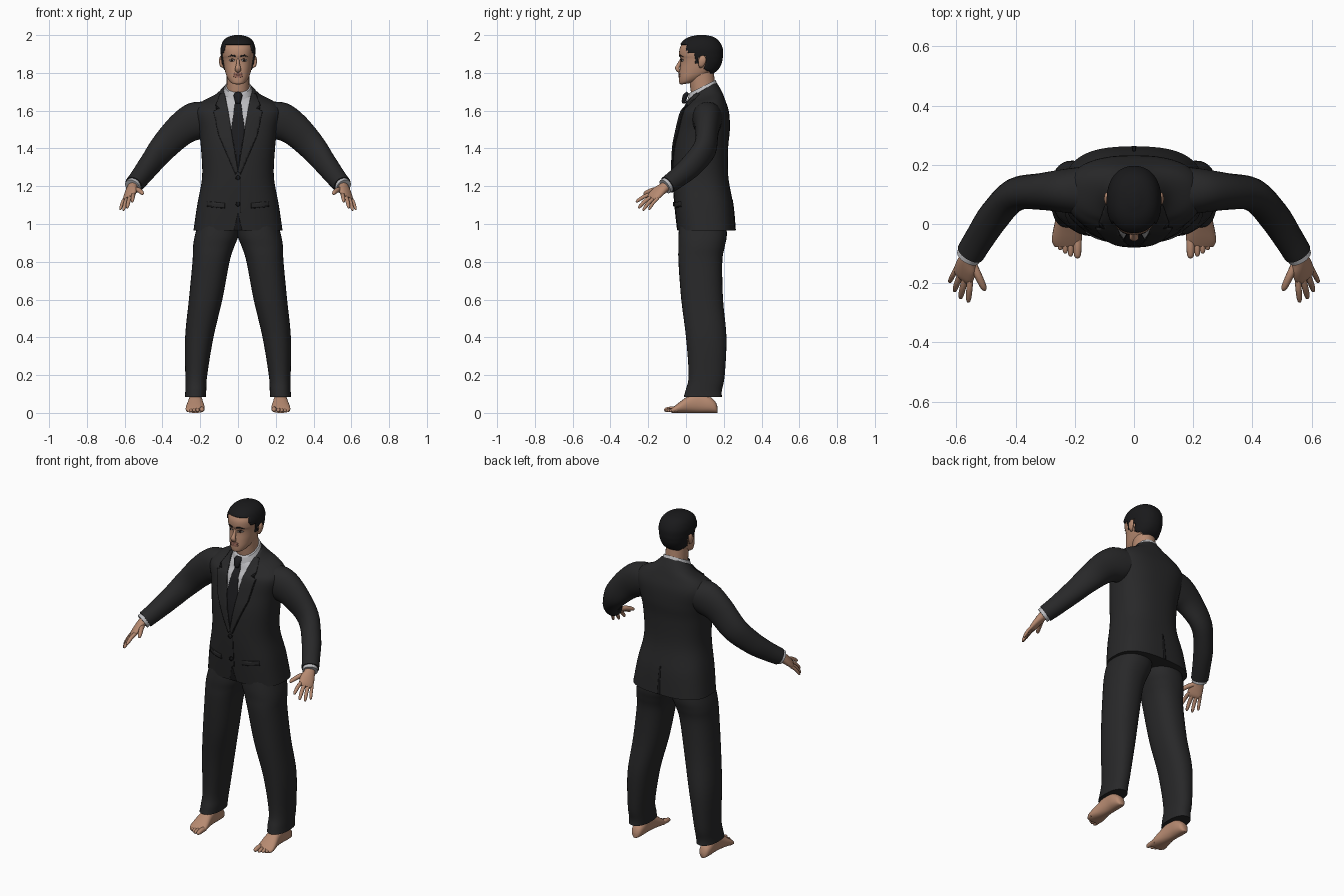
import bpy, bmesh, math
from mathutils import Vector as V
from mathutils.bvhtree import BVHTree

if "Cube" in bpy.data.objects:
    bpy.data.objects.remove(bpy.data.objects["Cube"])


def material(name, *rgb):
    m = bpy.data.materials.new(name)
    m.use_nodes = True
    m.diffuse_color = (*rgb, 1)
    node = m.node_tree.nodes["Principled BSDF"]
    node.inputs["Base Color"].default_value = (*rgb, 1)
    node.inputs["Roughness"].default_value = 0.9
    return m


SUIT = material("charcoal suit", .021, .021, .022)
SEAM = material("dark seam", .009, .009, .01)
TIE = material("black tie", .012, .012, .014)
SHIRT = material("pale grey shirt", .5, .5, .52)
SKIN = material("skin", .47, .255, .165)
LIPS = material("lips", .3, .13, .095)
HAIR = material("black hair", .01, .01, .011)
WHITE = material("eye white", .5, .46, .42)
IRIS = material("dark iris", .02, .012, .01)


def finish(name, bm, mat, angle=50):
    me = bpy.data.meshes.new(name)
    bm.to_mesh(me)
    bm.free()
    me.materials.append(mat)
    for p in me.polygons:
        p.use_smooth = True
    me.set_sharp_from_angle(angle=math.radians(angle))
    ob = bpy.data.objects.new(name, me)
    bpy.context.collection.objects.link(ob)
    return ob


def ring(c, u, v, n=2.2, seg=32):
    """Superellipse outline around c with half axes u and v."""
    out = []
    for i in range(seg):
        a = 2 * math.pi * i / seg
        p = [math.copysign(abs(t) ** (2 / n), t) for t in (math.cos(a), math.sin(a))]
        out.append(V(c) + V(u) * p[0] + V(v) * p[1])
    return out


def loft(name, rings, mat, sub=4, pair=False):
    """Skin smoothly through the rings; a pair is mirrored across x."""
    r = [rings[0]] + rings + [rings[-1]]
    rows = []
    for i in range(1, len(r) - 2):
        for k in range(sub):
            t = k / sub
            rows.append([b + ((c - a) * t + (2 * a - 5 * b + 4 * c - d) * t ** 2
                              + (3 * b - a - 3 * c + d) * t ** 3) / 2
                         for a, b, c, d in zip(r[i - 1], r[i], r[i + 1], r[i + 2])])
    rows.append(rings[-1])
    made = []
    for side, s in (("left_", 1), ("right_", -1)) if pair else (("", 1),):
        bm = bmesh.new()
        vs = [[bm.verts.new((p.x * s, p.y, p.z)) for p in row] for row in rows]
        n = len(vs[0])
        for a, b in zip(vs, vs[1:]):
            for j in range(n):
                bm.faces.new((a[j], a[(j + 1) % n], b[(j + 1) % n], b[j]))
        bm.faces.new(vs[0])
        bm.faces.new(vs[-1])
        bmesh.ops.recalc_face_normals(bm, faces=bm.faces)
        made.append(finish(side + name, bm, mat))
    return made[0]


def level(z, x0, x1, yf, yb, tilt=0, n=2.3, seg=32):
    """Near-horizontal ring, raised towards the back by tilt."""
    h = (yb - yf) / 2
    return ring(((x0 + x1) / 2, yf + h, z), ((x1 - x0) / 2, 0, 0), (0, h, h * tilt), n, seg)


def tube(name, pts, mat, hint=(0, 0, 1), pair=True, seg=20):
    """Limb through (x, y, z, radius along hint, other radius)."""
    c = [V(p[:3]) for p in pts]
    rings = []
    for i, p in enumerate(pts):
        t = (c[min(i + 1, len(c) - 1)] - c[max(i - 1, 0)]).normalized()
        u = (V(hint) - t * t.dot(V(hint))).normalized()
        rings.append(ring(c[i], u * p[3], t.cross(u) * p[4], 2.1, seg))
    return loft(name, rings, mat, 4, pair)


def digit(name, a, b, r, bend=0):
    """Finger or toe with a rounded tip."""
    a, b = V(a), V(b)
    prof = ((0, 1), (.45, 1), (.8, .88), (.95, .6), (1, .15))
    tube(name, [(*(a.lerp(b, t) + V((0, 0, bend * t * (1 - t)))), r * k, r * k)
                for t, k in prof], SKIN, hint=(1, .3, .2), seg=10)


def plate(name, pts, mat, target, off=.004, pair=False, back=False, step=.012):
    """Thin outline in x, z laid onto the front or back of a target."""
    me = target.data
    tree = BVHTree.FromPolygons([v.co for v in me.vertices], [p.vertices for p in me.polygons])
    d = -1 if back else 1
    for side, s in (("left_", 1), ("right_", -1)) if pair else (("", 1),):
        bm = bmesh.new()
        bm.faces.new([bm.verts.new((x * s, 0, z)) for x, z in pts])
        for axis in (0, 2):
            vals = [v.co[axis] for v in bm.verts]
            for k in range(math.ceil(min(vals) / step), math.ceil(max(vals) / step)):
                co, no = V(), V()
                co[axis], no[axis] = k * step, 1
                bmesh.ops.bisect_plane(bm, geom=bm.verts[:] + bm.edges[:] + bm.faces[:],
                                       plane_co=co, plane_no=no)
        for v in bm.verts:
            hit = tree.ray_cast(V((v.co.x, -d, v.co.z)), V((0, d, 0)))[0]
            v.co.y = (hit or tree.find_nearest(v.co)[0]).y - off * d
        bm.normal_update()
        if sum(f.normal.y for f in bm.faces) * d > 0:
            bmesh.ops.reverse_faces(bm, faces=bm.faces)
        ob = finish(side + name, bm, mat)
        ob.modifiers.new("thickness", "SOLIDIFY").thickness = .007


def oval(cx, cz, rx, rz):
    return [(p.x, p.z) for p in ring((cx, 0, cz), (rx, 0, 0), (0, 0, rz), 2, 14)]


# Jacket body: height, half width, front, back, tilt, squareness
body = [(.965, .236, -.045, .262, 0, 2.7), (1.1, .216, -.06, .25, 0, 2.6),
        (1.25, .19, -.07, .224, 0, 2.4), (1.4, .196, -.066, .223, 0, 2.4),
        (1.5, .208, -.048, .232, 0, 2.5), (1.59, .228, -.025, .228, 0, 2.6),
        (1.64, .2, 0, .208, .15, 2.5), (1.675, .125, .005, .187, .35, 2.2),
        (1.708, .085, .015, .16, .6, 2)]
jacket = loft("jacket_body", [level(z, -w, w, f, b, t, n, 48) for z, w, f, b, t, n in body], SUIT, 6)

# Sleeves and cuffs
tube("sleeve", [(.14, .112, 1.565, .085, .085), (.225, .112, 1.545, .1, .075),
                (.305, .11, 1.497, .087, .063), (.4, .1, 1.4, .074, .056),
                (.47, .03, 1.31, .062, .054), (.52, -.045, 1.245, .053, .05),
                (.552, -.097, 1.207, .048, .048)], SUIT, seg=28)
tube("shirt_cuff", [(.535, -.07, 1.228, .041, .041), (.56, -.111, 1.198, .042, .042)], SHIRT)

# Trouser legs: height, inner x, outer x, front, back
leg = [(1.04, -.01, .2, -.03, .21), (.94, -.002, .228, -.04, .216), (.88, .02, .238, -.04, .205),
       (.8, .045, .241, -.04, .192), (.6, .083, .26, -.025, .196), (.4, .13, .28, 0, .214),
       (.2, .163, .279, .014, .205), (.12, .168, .279, -.002, .19), (.085, .17, .281, -.012, .19)]
loft("trouser_leg", [level(*r) for r in leg], SUIT, 5, True)

# Feet: y, centre x, half width, height
foot = [(.167, .226, .012, .03), (.155, .226, .028, .06), (.12, .226, .036, .09),
        (.07, .225, .036, .11), (.02, .225, .04, .095), (-.03, .226, .049, .06),
        (-.06, .227, .05, .037), (-.078, .225, .042, .022)]
loft("foot", [ring((x, y, h / 2), (w, 0, 0), (0, 0, h / 2), 2.3, 24) for y, x, w, h in foot], SKIN, 4, True)
for i, (x, tip, r) in enumerate([(.191, -.116, .014), (.214, -.11, .0105), (.232, -.1, .01),
                                 (.249, -.088, .0095), (.265, -.074, .009)]):
    digit("toe_%d" % (i + 1), (x, -.045, r + .006), (x, tip, r), r, .01)

# Hands
across = (.043, .035, -.02)
tube("palm", [(.545, -.09, 1.213, .03, .027), (.56, -.117, 1.193, .031, .024),
              (.567, -.145, 1.172, .04, .021), (.576, -.172, 1.147, .041, .016),
              (.581, -.184, 1.136, .034, .009)], SKIN, across)
for name, a, b, r in [("index_finger", (.553, -.182, 1.158), (.56, -.265, 1.115), .0105),
                      ("middle_finger", (.57, -.178, 1.147), (.587, -.252, 1.083), .0108),
                      ("ring_finger", (.587, -.168, 1.138), (.607, -.228, 1.07), .0102),
                      ("little_finger", (.6, -.15, 1.135), (.624, -.197, 1.074), .009),
                      ("thumb", (.548, -.128, 1.185), (.503, -.225, 1.158), .013)]:
    digit(name, a, b, r, .03)

# Neck and collar
tube("neck", [(0, .1, 1.64, .063, .062), (0, .088, 1.73, .066, .06), (0, .08, 1.82, .066, .06)],
     SKIN, (0, 1, 0), False, 28)
loft("shirt_collar", [level(1.675, -.083, .083, .005, .163, .6), level(1.7, -.078, .078, .008, .163, .58),
                      level(1.728, -.068, .068, .018, .156, .5)], SHIRT)

# Head: height, half width, front, back, tilt
skull = [(1.743, .02, -.022, .03, .15), (1.755, .042, -.034, .08, .2), (1.783, .06, -.037, .13, .15),
         (1.815, .07, -.034, .163, .05), (1.85, .077, -.029, .181, 0), (1.875, .081, -.03, .187, 0),
         (1.895, .084, -.036, .189, 0), (1.93, .085, -.033, .187, 0), (1.963, .074, -.013, .17, 0),
         (1.983, .052, .018, .145, 0), (1.993, .018, .06, .105, 0)]
head = loft("head", [level(z, -w, w, f, b, t, 2.25, 56) for z, w, f, b, t in skull], SKIN, 6)
tube("nose", [(0, -.024, 1.872, .007, .007), (0, -.036, 1.848, .009, .009), (0, -.046, 1.825, .015, .012),
              (0, -.04, 1.812, .015, .01), (0, -.03, 1.808, .008, .005)], SKIN, (1, 0, 0), False)
tube("ear", [(.078, .075, 1.83, .007, .005), (.088, .08, 1.84, .014, .008), (.093, .086, 1.865, .02, .008),
             (.09, .088, 1.885, .014, .006), (.085, .086, 1.892, .004, .003)], SKIN, (0, 1, 0))
for z, r in ((1.794, .007), (1.783, .008)):
    plate("lip", oval(0, z, .026, r), LIPS, head, .004, step=.006)
plate("eye_white", oval(.033, 1.866, .015, .006), WHITE, head, .002, True, step=.006)
plate("iris", oval(.033, 1.866, .006, .006), IRIS, head, .0035, True, step=.006)
plate("upper_eyelid", [(.016, 1.869), (.033, 1.873), (.05, 1.868), (.034, 1.877)], IRIS, head, .003, True)
plate("eyebrow", [(.013, 1.883), (.035, 1.889), (.056, 1.883), (.037, 1.896), (.014, 1.892)],
      HAIR, head, .003, True)

# Short hair: a shell over the skull trimmed along a hairline
hairline = [(.008, 1.948), (.045, 1.905), (.07, 1.852), (.1, 1.892), (.125, 1.815), (1, 1.785)]
bm = bmesh.new()
bm.from_mesh(head.data)
drop = []
for f in bm.faces:
    c = f.calc_center_median()
    if c.z < next(z for y, z in hairline if c.y < y):
        drop.append(f)
bm.normal_update()
shift = [(v, v.normal * .007) for v in bm.verts]
for v, n in shift:
    v.co += n
bmesh.ops.delete(bm, geom=drop, context="FACES")
finish("hair", bm, HAIR).modifiers.new("thickness", "SOLIDIFY").thickness = .009

# Shirt front, tie and lapels
plate("shirt_front", [(-.07, 1.695), (-.053, 1.6), (0, 1.3), (.053, 1.6), (.07, 1.695), (0, 1.655)],
      SHIRT, jacket, .003)
plate("tie", [(-.014, 1.655), (-.026, 1.57), (-.036, 1.5), (0, 1.3), (.036, 1.5), (.026, 1.57), (.014, 1.655)],
      TIE, jacket, .007)
tube("tie_knot", [(0, .01, 1.695, .016, .008), (0, -.003, 1.68, .023, .013), (0, -.012, 1.65, .016, .011),
                  (0, -.012, 1.638, .012, .006)], TIE, (1, 0, 0), False)
plate("lapel", [(.073, 1.695), (.096, 1.69), (.118, 1.63), (.098, 1.612), (.128, 1.6), (.1, 1.47),
                (.012, 1.265), (0, 1.28), (.03, 1.46), (.052, 1.6)], SUIT, jacket, .009, True)
plate("lapel_shadow", [(.118, 1.628), (.098, 1.609), (.131, 1.598), (.103, 1.468), (.014, 1.262),
                       (.01, 1.268), (.09, 1.47)], SEAM, jacket, .003, True)

# Buttons, front edge, pockets and back vent
for z in (1.245, 1.105):
    plate("button", oval(0, z, .012, .012), SEAM, jacket, .008)
plate("front_edge", [(.012, 1.25), (.016, 1.25), (.016, 1.06), (.012, 1.06)], SEAM, jacket, .002)
plate("front_notch", [(0, 1.06), (.022, .967), (-.022, .967)], SEAM, jacket, .002)
plate("pocket_flap", [(.07, 1.11), (.165, 1.12), (.165, 1.095), (.07, 1.085)], SUIT, jacket, .006, True)
plate("pocket_slit", [(.07, 1.086), (.165, 1.096), (.165, 1.091), (.07, 1.081)], SEAM, jacket, .002, True)
plate("back_vent", [(-.004, 1.13), (.004, 1.13), (.008, .967), (-.008, .967)], SEAM, jacket, .002, back=True)
